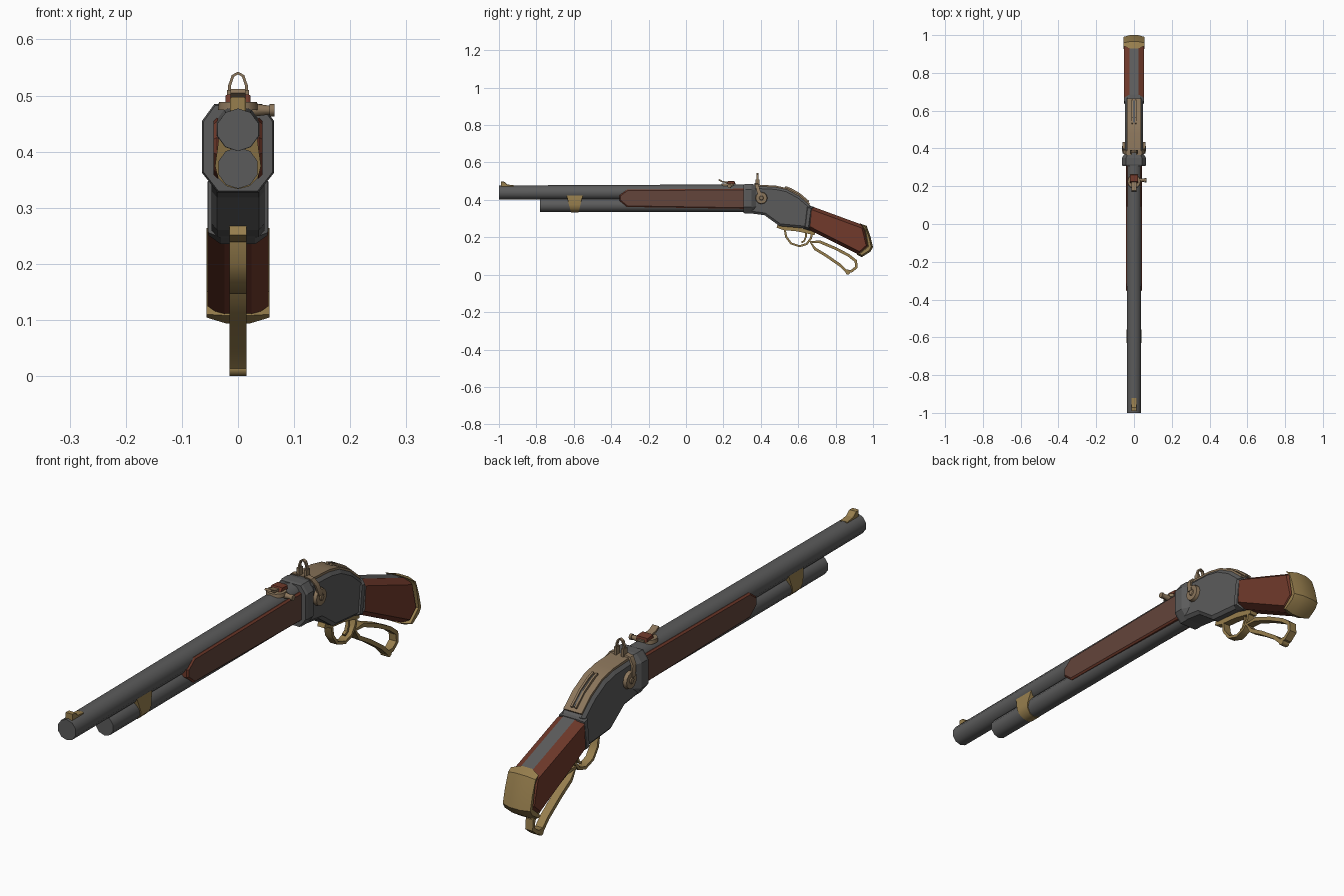
import bpy, bmesh, math
from mathutils import Vector

if "Cube" in bpy.data.objects:
    bpy.data.objects.remove(bpy.data.objects["Cube"])


def material(name, rgb):
    m = bpy.data.materials.new(name)
    m.diffuse_color = (*rgb, 1)
    m.use_nodes = True
    m.node_tree.nodes["Principled BSDF"].inputs["Base Color"].default_value = m.diffuse_color
    return m


STEEL = material("gun_steel", (0.105, 0.105, 0.105))
WOOD = material("red_wood", (0.165, 0.042, 0.024))
DULL = material("dull_wood", (0.125, 0.058, 0.043))
BRASS = material("brass", (0.31, 0.21, 0.075))
TAN = material("aged_bronze", (0.26, 0.18, 0.105))


def finish(name, bm, mats, smooth=0, rule=None):
    bmesh.ops.recalc_face_normals(bm, faces=bm.faces[:])
    if rule:
        for f in bm.faces:
            f.material_index = rule(f)
    me = bpy.data.meshes.new(name)
    bm.to_mesh(me)
    bm.free()
    for m in mats:
        me.materials.append(m)
    ob = bpy.data.objects.new(name, me)
    bpy.context.collection.objects.link(ob)
    if smooth:
        bpy.ops.object.select_all(action='DESELECT')
        ob.select_set(True)
        bpy.context.view_layer.objects.active = ob
        bpy.ops.object.shade_smooth_by_angle(angle=math.radians(smooth))
    return ob


def loft(name, rings, mats, closed=False, smooth=0, rule=None):
    """Skin a row of equal rings; cap the ends unless closed."""
    bm = bmesh.new()
    vs = [[bm.verts.new(p) for p in r] for r in rings]
    n, k = len(rings[0]), len(rings)
    for i in range(k if closed else k - 1):
        a, b = vs[i], vs[(i + 1) % k]
        for j in range(n):
            bm.faces.new((a[j], a[(j + 1) % n], b[(j + 1) % n], b[j]))
    if not closed:
        bm.faces.new(vs[0])
        bm.faces.new(vs[-1])
    return finish(name, bm, mats, smooth, rule)


def inset(pts, d):
    """Offset a clockwise or counter-clockwise outline inwards with mitres."""
    n = len(pts)
    area = sum(pts[i - 1][0] * pts[i][1] - pts[i][0] * pts[i - 1][1] for i in range(n))
    s = 1 if area > 0 else -1
    out = []
    for i in range(n):
        p, q, r = (Vector(pts[j % n]) for j in (i - 1, i, i + 1))
        e, f = (q - p).normalized(), (r - q).normalized()
        a, b = Vector((-e.y, e.x)) * s, Vector((-f.y, f.x)) * s
        out.append(q + (a + b) * (d / max(0.4, 1 + a.dot(b))))
    return out


def slab(name, pts, hw, mats, cham=0.008, ins=0.008, rule=None, smooth=0):
    """Side outline (y, z) made thick in x, with chamfered sides."""
    small = inset(pts, ins)
    layers = [(-hw, small), (cham - hw, pts), (hw - cham, pts), (hw, small)]
    rings = [[(x, p[0], p[1]) for p in o] for x, o in layers]
    return loft(name, rings, mats, rule=rule, smooth=smooth)


def ribbon(name, path, hw, thick, mat, closed=False, place=None, smooth=40):
    """Flat strap following a 2D path; place maps (across, a, b) to 3D."""
    place = place or (lambda c, a, b: (c, a, b))
    n, rings = len(path), []
    for i in range(n):
        p = Vector(path[i - 1] if closed or i else path[0])
        q = Vector(path[(i + 1) % n] if closed or i < n - 1 else path[-1])
        t = (q - p).normalized()
        nor, c = Vector((-t.y, t.x)) * thick / 2, Vector(path[i])
        rings.append([place(s * hw, *(c + nor * u)) for s, u in
                      ((-1, -1), (1, -1), (1, 1), (-1, 1))])
    return loft(name, rings, [mat], closed, smooth)


def rod(name, a, b, r1, r2, sides, mat, smooth=50):
    """Cylinder or cone between two points along y, x or z."""
    a, b = Vector(a), Vector(b)
    d = (b - a).normalized()
    u = Vector((0, 0, 1)) if abs(d.z) < 0.5 else Vector((0, 1, 0))
    v = d.cross(u)
    ang = [2 * math.pi * i / sides for i in range(sides)]
    rings = [[c + (u * math.cos(t) + v * math.sin(t)) * r for t in ang]
             for c, r in ((a, r1), (b, r2))]
    return loft(name, rings, [mat], smooth=smooth)


# Barrel and magazine tube
rod("barrel", (0, -1, 0.439), (0, 0.34, 0.441), 0.038, 0.042, 10, STEEL)
rod("magazine_tube", (0, -0.78, 0.371), (0, 0.34, 0.371), 0.037, 0.037, 10, STEEL)

# Brass band round the tube, narrower at the bottom
arc = [(0.041 * math.cos(math.radians(t)), 0.374 + 0.041 * math.sin(math.radians(t)))
       for t in range(180, 361, 30)]
section = [(-0.034, 0.425)] + arc + [(0.034, 0.425)]
loft("barrel_band", [[(x, -0.595 + s * (0.02 + 0.26 * (z - 0.333)), z) for x, z in section]
                     for s in (-1, 1)], [BRASS], smooth=40)

# Wooden forearm
slab("forearm", [(-0.315, 0.455), (-0.355, 0.425), (-0.355, 0.395), (-0.315, 0.362),
                 (0.32, 0.352), (0.32, 0.46)], 0.0435, [DULL, WOOD], 0.006, 0.006,
     lambda f: 0 if abs(f.normal.x) > 0.9 else 1)

# Receiver: wide octagonal collar and curved body
octagon = [(-0.042, 0.485), (0.042, 0.485), (0.064, 0.455), (0.064, 0.362),
           (0.036, 0.327), (-0.036, 0.327), (-0.064, 0.362), (-0.064, 0.455)]
loft("receiver_collar", [[(x * sx, y, 0.406 + (z - 0.406) * sz) for x, z in octagon]
                         for y, sx, sz in ((0.308, 0.96, 0.97), (0.318, 1, 1),
                                           (0.35, 1, 1), (0.375, 0.74, 0.94))], [STEEL])
slab("receiver", [(0.33, 0.475), (0.48, 0.468), (0.54, 0.455), (0.605, 0.42), (0.668, 0.366),
                  (0.645, 0.247), (0.5, 0.26), (0.42, 0.318), (0.33, 0.33)],
     0.047, [STEEL], 0.01, 0.012)
ribbon("top_plate", [(0.375, 0.476), (0.48, 0.47), (0.54, 0.457), (0.605, 0.422), (0.66, 0.375)],
       0.037, 0.012, TAN)
for s, side in ((-1, "left"), (1, "right")):
    ribbon("hammer_rail_" + side, [(0.53, 0.467), (0.56, 0.456), (0.605, 0.43), (0.655, 0.388)],
           0.004, 0.014, TAN, place=lambda c, a, b, s=s: (c + s * 0.008, a, b))
ribbon("hammer_slot", [(0.535, 0.461), (0.605, 0.427), (0.65, 0.388)], 0.005, 0.012, STEEL)

# Stock with a steel strip along its top edge and front ferrule
slab("stock", [(0.655, 0.368), (0.685, 0.361), (0.955, 0.262), (0.982, 0.15),
               (0.93, 0.104), (0.645, 0.247)], 0.054, [WOOD, STEEL], 0.03, 0.017,
     lambda f: 1 if abs(f.normal.x) < 0.1 and f.normal.z > 0.2 or f.normal.y < -0.5 else 0)
slab("stock_ferrule", [(0.64, 0.372), (0.682, 0.364), (0.664, 0.235), (0.625, 0.247)],
     0.0525, [STEEL], 0.022, 0.012)

# Brass butt cap
slab("butt_cap", [(0.93, 0.274), (0.966, 0.261), (0.986, 0.205), (1.0, 0.147), (0.985, 0.122),
                  (0.94, 0.094), (0.912, 0.108), (0.966, 0.154), (0.952, 0.235)],
     0.056, [BRASS], 0.034, 0.009, smooth=40)

# Lever rail, trigger guard, finger loop and trigger
ribbon("lever_rail", [(0.488, 0.262), (0.52, 0.25), (0.6, 0.242), (0.69, 0.222)],
       0.015, 0.022, BRASS)
ribbon("trigger_guard", [(0.527, 0.25), (0.535, 0.203), (0.562, 0.167), (0.607, 0.152),
                         (0.645, 0.164), (0.668, 0.195), (0.675, 0.23)], 0.015, 0.011, BRASS)
ribbon("finger_loop", [(0.665, 0.175), (0.715, 0.176), (0.8, 0.14), (0.87, 0.103), (0.908, 0.073),
                       (0.911, 0.04), (0.885, 0.019), (0.855, 0.02), (0.825, 0.05),
                       (0.75, 0.102), (0.69, 0.138)], 0.015, 0.015, BRASS, closed=True)
rod("lever_foot", (-0.015, 0.865, 0.013), (0.015, 0.865, 0.013), 0.013, 0.013, 8, BRASS)
ribbon("trigger", [(0.64, 0.245), (0.642, 0.205), (0.632, 0.18), (0.618, 0.172)],
       0.006, 0.009, BRASS)

# Front sight
slab("front_sight", [(-0.99, 0.468), (-0.99, 0.497), (-0.972, 0.497), (-0.955, 0.482),
                     (-0.92, 0.478), (-0.92, 0.468)], 0.014, [BRASS], 0.003, 0.002)

# Folding middle sight with its adjusting knob
rod("middle_sight_base", (0, 0.225, 0.474), (0, 0.225, 0.488), 0.036, 0.034, 12, TAN)
ribbon("middle_sight_leaf", [(0.175, 0.508), (0.195, 0.497), (0.265, 0.487)], 0.013, 0.008, TAN)
slab("middle_sight_catch", [(0.215, 0.484), (0.225, 0.502), (0.26, 0.5), (0.262, 0.484)],
     0.022, [WOOD], 0.003, 0.002)
rod("middle_sight_axle", (0.025, 0.232, 0.474), (0.056, 0.232, 0.474), 0.012, 0.008, 8, TAN)
rod("middle_sight_knob", (0.056, 0.232, 0.474), (0.065, 0.232, 0.474), 0.011, 0.011, 8, TAN)

# Rear peep sight: arch on two posts, with side arms and discs
across = lambda c, a, b: (a, 0.382 + c, b)
ribbon("rear_sight_arch", [(-0.015, 0.48), (-0.015, 0.518), (-0.009, 0.535), (0, 0.54),
                           (0.009, 0.535), (0.015, 0.518), (0.015, 0.48)],
       0.006, 0.005, TAN, place=across)
for s, side in ((-1, "left"), (1, "right")):
    ribbon("rear_sight_post_" + side, [(s * 0.015, 0.472), (s * 0.015, 0.51)],
           0.011, 0.01, TAN, place=across)
    ribbon("rear_sight_arm_" + side, [(s * 0.015, 0.486), (s * 0.04, 0.481), (s * 0.055, 0.46),
                                      (s * 0.06, 0.42)], 0.01, 0.007, TAN,
           place=lambda c, a, b: (a, 0.375 + c + (0.49 - b) * 0.3, b))
    rod("side_disc_" + side, (s * 0.04, 0.403, 0.41), (s * 0.06, 0.403, 0.41),
        0.034, 0.03, 12, TAN)
    rod("side_disc_pin_" + side, (s * 0.058, 0.403, 0.41), (s * 0.064, 0.403, 0.41),
        0.014, 0.01, 8, TAN)
